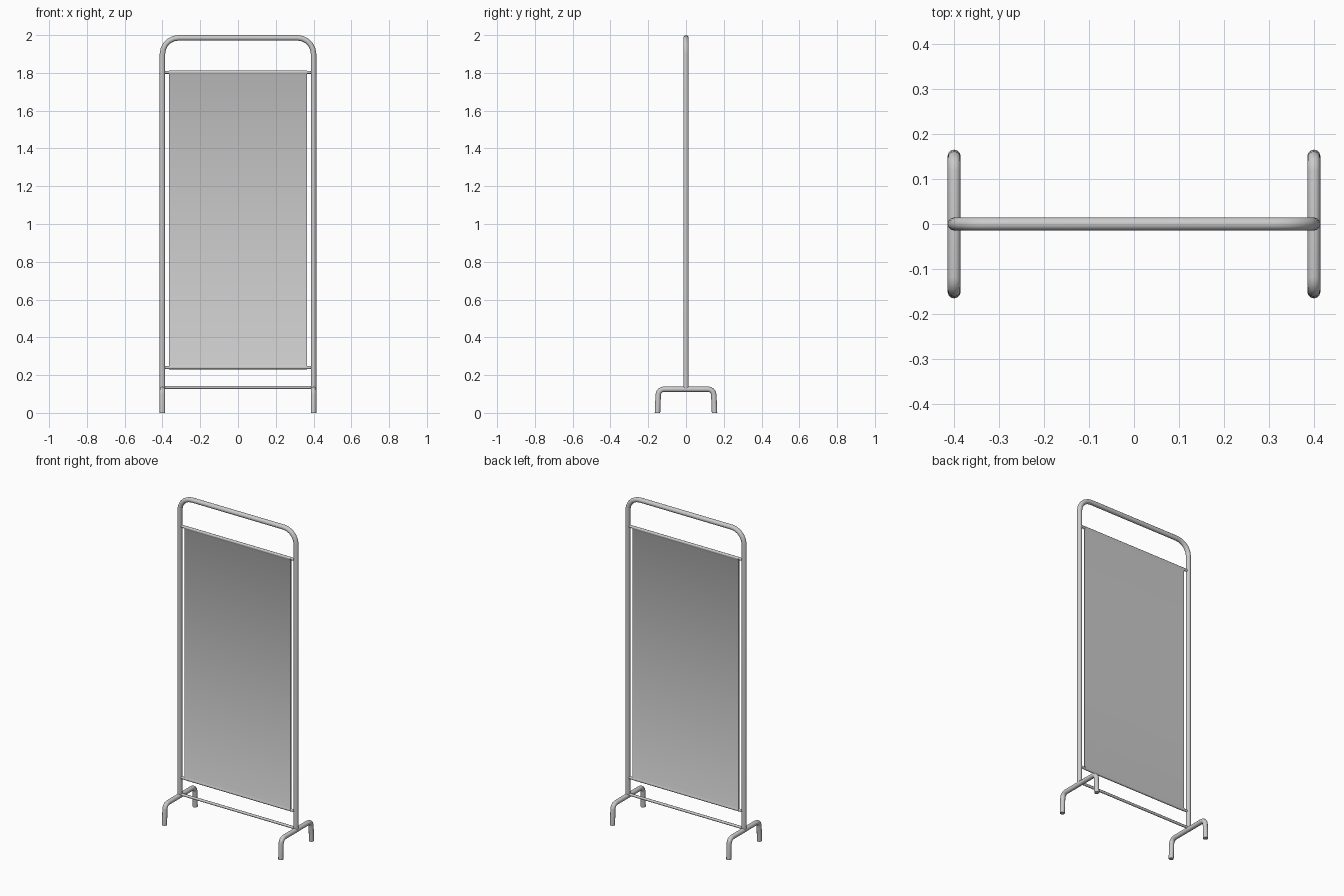
import bpy, bmesh, math
from mathutils import Vector

if "Cube" in bpy.data.objects:
    bpy.data.objects.remove(bpy.data.objects["Cube"])

R = 0.0145      # main tube radius
ROD = 0.008     # cross rod radius
X = 0.40        # post centre line


def fillet(points, radius, steps=5):
    """Round the inner corners of a polyline with arcs."""
    pts = [Vector(p) for p in points]
    out = [pts[0]]
    for a, b, c in zip(pts, pts[1:], pts[2:]):
        u, v = (a - b).normalized(), (c - b).normalized()
        half = u.angle(v) / 2
        d = radius / math.tan(half)
        centre = b + (u + v).normalized() * radius / math.sin(half)
        p, q = b + u * d - centre, b + v * d - centre
        ang = p.angle(q)
        for i in range(steps + 1):
            t = i / steps
            out.append(centre + (p * math.sin((1 - t) * ang) + q * math.sin(t * ang)) / math.sin(ang))
    out.append(pts[-1])
    return out


def smooth(obj, angle):
    bpy.ops.object.select_all(action='DESELECT')
    obj.select_set(True)
    bpy.context.view_layer.objects.active = obj
    if obj.type == 'CURVE':
        bpy.ops.object.convert(target='MESH')
    bpy.ops.object.shade_smooth_by_angle(angle=math.radians(angle))


def tube(name, points, radius):
    cu = bpy.data.curves.new(name, 'CURVE')
    cu.dimensions = '3D'
    cu.bevel_depth = radius
    cu.bevel_resolution = 4
    cu.use_fill_caps = True
    sp = cu.splines.new('POLY')
    sp.points.add(len(points) - 1)
    for p, co in zip(sp.points, points):
        p.co = (*co, 1)
    obj = bpy.data.objects.new(name, cu)
    bpy.context.collection.objects.link(obj)
    smooth(obj, 40)


# Bent tube frame
top = 2.0 - R
tube("frame", fillet([(-X, 0, 0.125), (-X, 0, top), (X, 0, top), (X, 0, 0.125)], 0.085), R)

# Bent tube feet, slightly splayed
for side, s in (("left", -1), ("right", 1)):
    path = [(s * X, -0.151, 0), (s * X, -0.146, 0.125), (s * X, 0.146, 0.125), (s * X, 0.151, 0)]
    tube(side + "_foot", fillet(path, 0.03, 4), R)

# Cross rods
Z_TOP, Z_LOW = 1.803, 0.24
for name, z in (("upper_rod", Z_TOP), ("lower_rod", Z_LOW), ("brace_rod", 0.135)):
    tube(name, [(-X, 0, z), (X, 0, z)], ROD)

# Fabric panel: a thin sheet looped around the upper and lower rods
w, r, thin = 0.365, ROD + 0.001, 0.003
loop = [(r * math.cos(math.radians(a)), Z_TOP + r * math.sin(math.radians(a)))
        for a in range(-30, 211, 30)]
loop.append((-thin, Z_TOP - 0.014))
mid = (Z_TOP + Z_LOW) / 2
profile = loop + [(-y, 2 * mid - z) for y, z in loop]
bm = bmesh.new()
face = bm.faces.new([bm.verts.new((-w, y, z)) for y, z in profile + []])
# matching neck points keep both sides of the sheet symmetric
neck = {(round(v.co.y, 4), round(v.co.z, 4)) for v in bm.verts}
bm.clear()
half = [(thin, Z_TOP - 0.014)] + loop
profile = half + [(-y, 2 * mid - z) for y, z in half]
face = bm.faces.new([bm.verts.new((-w, y, z)) for y, z in profile])
ext = bmesh.ops.extrude_face_region(bm, geom=[face], use_keep_orig=True)
verts = [g for g in ext["geom"] if isinstance(g, bmesh.types.BMVert)]
bmesh.ops.translate(bm, verts=verts, vec=(2 * w, 0, 0))
bmesh.ops.recalc_face_normals(bm, faces=bm.faces)
me = bpy.data.meshes.new("fabric_panel")
bm.to_mesh(me)
bm.free()
panel = bpy.data.objects.new("fabric_panel", me)
bpy.context.collection.objects.link(panel)
smooth(panel, 80)
